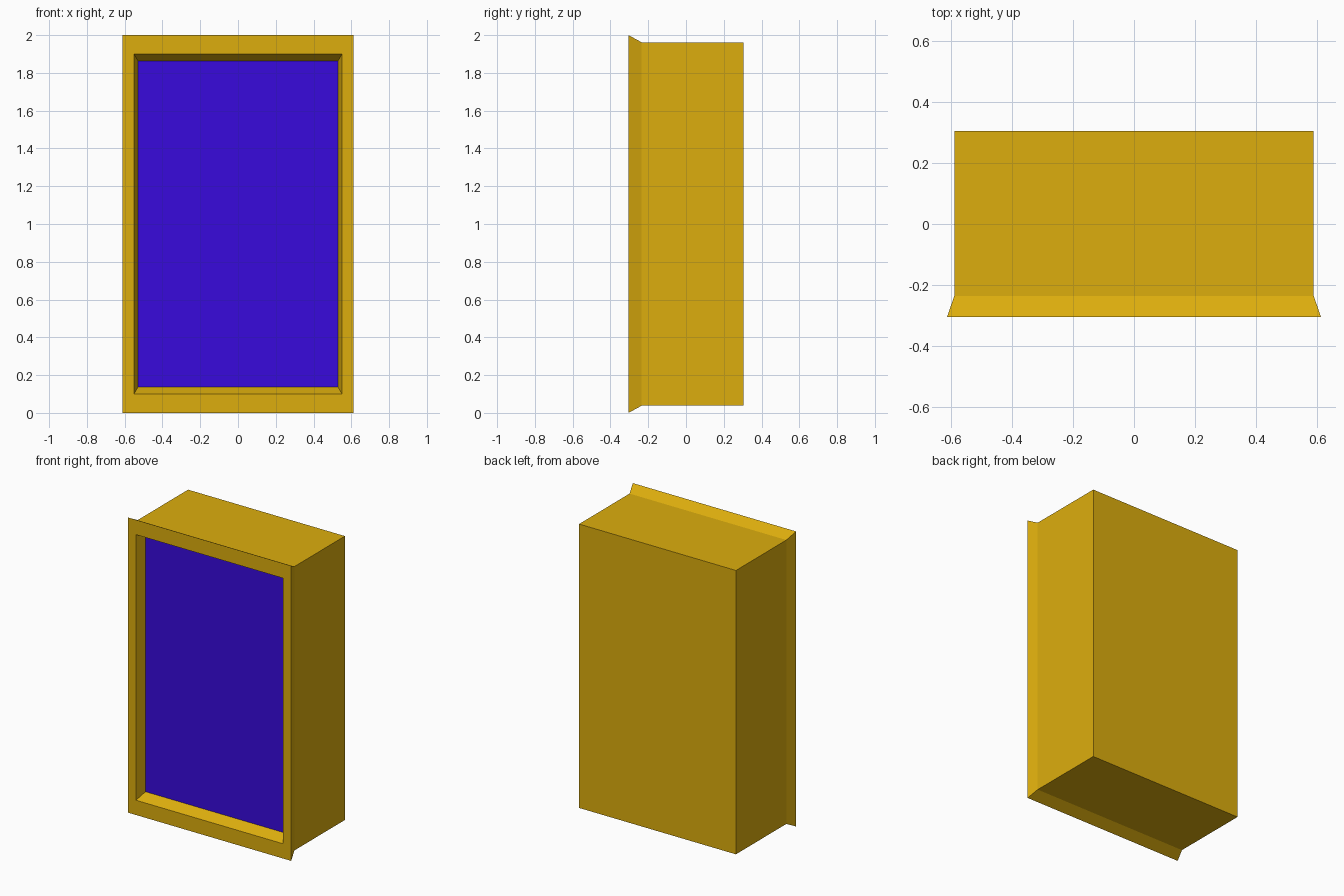
import bpy, bmesh

if "Cube" in bpy.data.objects:
    bpy.data.objects.remove(bpy.data.objects["Cube"])


def material(name, color):
    mat = bpy.data.materials.new(name)
    mat.diffuse_color = (*color, 1)
    mat.use_nodes = True
    mat.node_tree.nodes["Principled BSDF"].inputs["Base Color"].default_value = mat.diffuse_color
    return mat


def ring(bm, half_x, half_z, y):
    # rectangle in the xz plane, centred on z = 1
    return [bm.verts.new((sx * half_x, y, 1 + sz * half_z))
            for sx, sz in ((-1, -1), (1, -1), (1, 1), (-1, 1))]


def finish(bm, name, mat):
    mesh = bpy.data.meshes.new(name)
    bm.to_mesh(mesh)
    bm.free()
    mesh.materials.append(mat)
    obj = bpy.data.objects.new(name, mesh)
    bpy.context.collection.objects.link(obj)
    return obj


gold = material("gold", (0.72, 0.42, 0.004))
blue = material("blue", (0.04, 0.003, 0.72))

FRONT, LIP, BACK = -0.305, -0.235, 0.305

# casing: closed back, straight box, flared lip, flat rim and tapered recess
bm = bmesh.new()
rings = [ring(bm, *p) for p in (
    (0.588, 0.962, BACK),
    (0.588, 0.962, LIP),
    (0.612, 1.0, FRONT),
    (0.551, 0.9, FRONT),
    (0.529, 0.863, LIP),
)]
bm.faces.new(rings[0][::-1])
for a, b in zip(rings, rings[1:]):
    for i in range(4):
        j = (i + 1) % 4
        bm.faces.new((a[i], a[j], b[j], b[i]))
finish(bm, "casing", gold)

# screen panel closing the recess
bm = bmesh.new()
bm.faces.new(ring(bm, 0.529, 0.863, LIP))
finish(bm, "screen_panel", blue)
